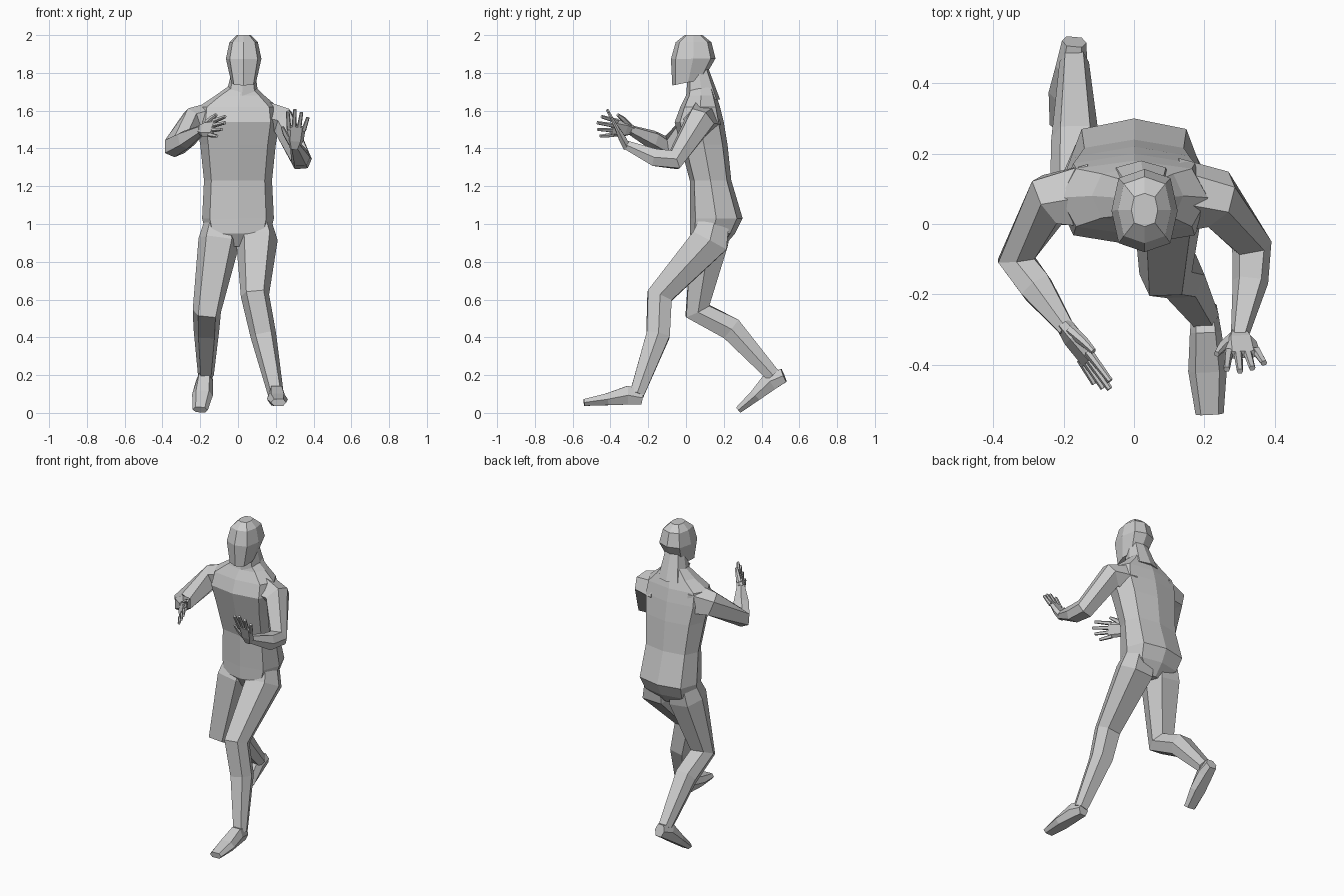
import bpy, bmesh, math
from mathutils import Vector

default_cube = bpy.data.objects.get("Cube")
if default_cube:
    bpy.data.objects.remove(default_cube)

grey = bpy.data.materials.new("plain grey")
grey.use_nodes = True
tone = (0.6, 0.6, 0.6, 1)
grey.diffuse_color = tone
grey.node_tree.nodes["Principled BSDF"].inputs["Base Color"].default_value = tone

SIDEWAYS = Vector((1, 0, 0))
UPWARD = Vector((0, 0, 1))


def outline(sides):
    """Unit polygon with slightly squared shoulders."""
    def squared(value):
        return math.copysign(abs(value) ** 0.7, value)
    angles = [math.tau * step / sides for step in range(sides)]
    return [(squared(math.cos(angle)), squared(math.sin(angle))) for angle in angles]


def skin(name, rings):
    """Bridge equal rings of points into one closed flat-shaded part."""
    bm = bmesh.new()
    loops = [[bm.verts.new(point) for point in ring] for ring in rings]
    for lower, upper in zip(loops, loops[1:]):
        for index in range(len(lower)):
            before = index - 1
            bm.faces.new((lower[before], lower[index], upper[index], upper[before]))
    bm.faces.new(loops[0])
    bm.faces.new(loops[-1])
    bmesh.ops.recalc_face_normals(bm, faces=bm.faces)
    mesh = bpy.data.meshes.new(name)
    bm.to_mesh(mesh)
    bm.free()
    mesh.materials.append(grey)
    part = bpy.data.objects.new(name, mesh)
    bpy.context.collection.objects.link(part)


def tube(name, stations, side):
    """Six-sided tube through (centre, half width along side, half thickness)."""
    centres = [station[0] for station in stations]
    rings = []
    for index, (centre, width, thickness) in enumerate(stations):
        direction = Vector()
        if index > 0:
            direction += (centre - centres[index - 1]).normalized()
        if index < len(centres) - 1:
            direction += (centres[index + 1] - centre).normalized()
        direction.normalize()
        across = (side - direction * direction.dot(side)).normalized()
        through = direction.cross(across)
        rings.append([centre + across * width * a + through * thickness * b
                      for a, b in outline(6)])
    skin(name, rings)


def slab(centre_x, height, half_width, front, back, tilt=0):
    """Eight-sided level ring, optionally raised towards the back."""
    middle, depth = (front + back) / 2, (back - front) / 2
    return [(centre_x + half_width * a, middle + depth * b, height + tilt * depth * b)
            for a, b in outline(8)]


def limb(name, joints, radii, bow, side):
    """Tapered limb whose last bone carries a muscle ring shifted by bow."""
    *upper, bend, end = joints
    *upper_radii, bend_radius, end_radius = radii
    muscle = bend.lerp(end, 0.4) + Vector(bow)
    path = [*upper, bend, muscle, end]
    sizes = [*upper_radii, bend_radius, bend_radius * 0.8 + end_radius * 0.2, end_radius]
    tube(name, [(point, size, size) for point, size in zip(path, sizes)], side)


def foot(name, heel, toe):
    """Wedge standing on the sole line from heel to toe."""
    heel, toe = Vector(heel), Vector(toe)
    instep = (toe - heel).normalized().cross(SIDEWAYS)
    stations = []
    for along, width, height in ((0, 0.035, 0.04), (0.25, 0.045, 0.055),
                                 (0.6, 0.055, 0.035), (1, 0.04, 0.02)):
        stations.append((heel.lerp(toe, along) + instep * height, width, height))
    tube(name, stations, SIDEWAYS)


def hand(name, wrist, along, across):
    """Palm, four fingers and a thumb; across runs from thumb to little finger."""
    along, across = Vector(along).normalized(), Vector(across)
    across = (across - along * along.dot(across)).normalized()

    def at(forward, sideways, width, thickness):
        return wrist + along * forward + across * sideways, width, thickness

    tube(name + "_palm", [at(-0.02, 0, 0.025, 0.022), at(0.03, 0, 0.045, 0.022),
                          at(0.11, 0, 0.05, 0.012)], across)
    for finger in range(4):
        spread = (finger - 1.5) * 0.026
        reach = 0.21 - 0.015 * abs(finger - 1) ** 1.5
        tube(f"{name}_finger_{finger + 1}", [at(0.09, spread, 0.013, 0.012),
             at(reach, spread * 1.4, 0.009, 0.008)], across)
    tube(name + "_thumb", [at(0.01, -0.02, 0.018, 0.016), at(0.06, -0.055, 0.014, 0.013),
                           at(0.1, -0.075, 0.008, 0.008)], across)


# Torso: crotch, hips, seat, waist, ribs, chest, shoulders, collar, throat
skin("torso", [
    slab(0, 0.88, 0.06, 0.06, 0.2),
    slab(0, 0.95, 0.17, 0.02, 0.26),
    slab(0, 1.03, 0.19, 0.02, 0.3),
    slab(0, 1.23, 0.18, 0.02, 0.24),
    slab(0, 1.42, 0.2, -0.03, 0.22),
    slab(0, 1.54, 0.22, -0.06, 0.2),
    slab(0, 1.62, 0.21, -0.03, 0.18),
    slab(0.01, 1.68, 0.13, 0, 0.16),
    slab(0.02, 1.73, 0.07, 0.01, 0.14, 0.2)])
skin("neck", [slab(0.02, 1.66, 0.09, 0, 0.18), slab(0.03, 1.82, 0.06, 0.01, 0.12)])

# Head: jaw, temples, brow and crown as scaled copies of one ring
head_rings = []
for rise, scale in ((0, 0.7), (0.5, 1), (0.85, 0.8), (1, 0.4)):
    jaw = (1 - rise) ** 4
    middle, depth = 0.04 - 0.03 * jaw, 0.118 * scale
    head_rings.append(slab(0.03, 1.75 + rise / 4, 0.094 * scale,
                           middle - depth, middle + depth, 0.2 * jaw))
skin("head", head_rings)

# Limbs share hips, shoulders and thickness; each side has its own pose
poses = {
    "left": dict(mirror=1, knee=(0.09, -0.14, 0.62), ankle=(0.2, -0.26, 0.1),
                 calf_bow=(0, 0.04, 0), elbow=(0.335, -0.06, 1.34),
                 wrist=(0.3, -0.32, 1.42), forearm_bow=(0.01, 0, -0.02), arm_side=SIDEWAYS),
    "right": dict(mirror=-1, knee=(-0.165, 0.06, 0.54), ankle=(-0.17, 0.46, 0.2),
                  calf_bow=(0, 0.02, 0.04), elbow=(-0.335, -0.1, 1.41),
                  wrist=(-0.19, -0.3, 1.5), forearm_bow=(0, 0, 0), arm_side=UPWARD),
}
for label, pose in poses.items():
    mirror = pose["mirror"]
    pelvis = Vector((mirror * 0.085, 0.16, 1.05))
    hip = Vector((mirror * 0.1, 0.125, 0.91))
    collar = Vector((mirror * 0.12, 0.08, 1.55))
    shoulder = Vector((mirror * 0.24, 0.07, 1.54))
    knee, ankle, elbow, wrist = (Vector(pose[joint])
                                 for joint in ("knee", "ankle", "elbow", "wrist"))
    limb(label + "_leg", [pelvis, hip, knee, ankle], [0.08, 0.11, 0.075, 0.042],
         pose["calf_bow"], SIDEWAYS)
    limb(label + "_arm", [collar, shoulder, elbow, wrist], [0.1, 0.077, 0.057, 0.025],
         pose["forearm_bow"], pose["arm_side"])
    pose["wrist"] = wrist

# Feet: the front one flat, the back one pushing off its toes
foot("left_foot", (0.2, -0.23, 0.04), (0.215, -0.54, 0.035))
foot("right_foot", (-0.17, 0.54, 0.165), (-0.2, 0.29, 0))

# Hands
hand("left_hand", poses["left"]["wrist"], (0.1, -0.5, 0.95), SIDEWAYS)
hand("right_hand", poses["right"]["wrist"], (0.6, -0.9, 0.1), (-0.3, -0.2, -0.9))
